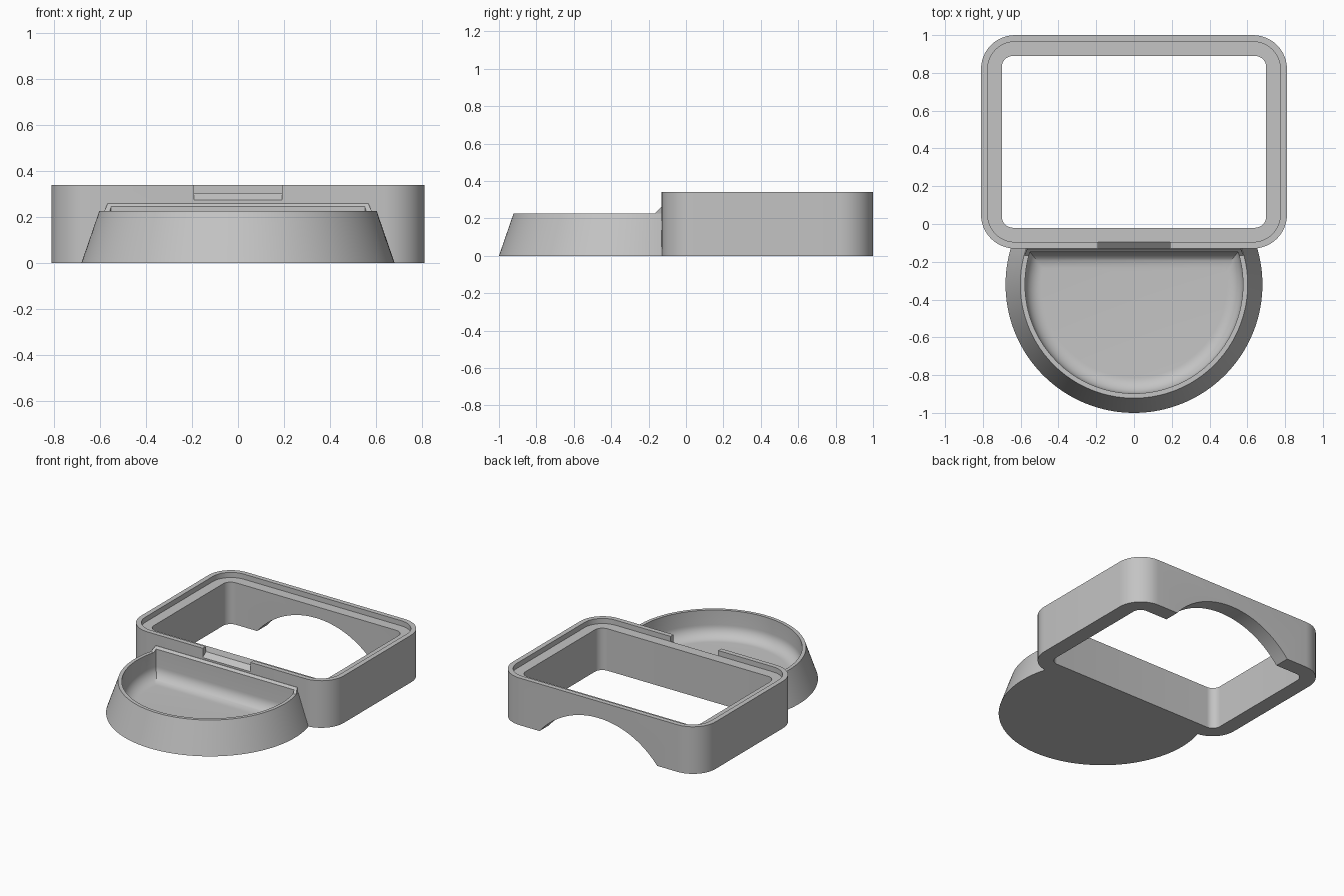
import bpy, bmesh, math

old = bpy.data.objects.get("Cube")
if old:
    bpy.data.objects.remove(old, do_unlink=True)

grey = bpy.data.materials.new("plain grey")
grey.use_nodes = True
colour = (0.55, 0.55, 0.55, 1)
grey.diffuse_color = colour
grey.node_tree.nodes["Principled BSDF"].inputs["Base Color"].default_value = colour


def loft(name, rings):
    """Closed solid through matching rings of 3D points."""
    bm = bmesh.new()
    loops = [[bm.verts.new(p) for p in ring] for ring in rings]
    n = len(loops[0])
    for a, b in zip(loops, loops[1:]):
        for i in range(n):
            j = (i + 1) % n
            bm.faces.new((a[i], a[j], b[j], b[i]))
    bm.faces.new(loops[0][::-1])
    bm.faces.new(loops[-1])
    bmesh.ops.recalc_face_normals(bm, faces=bm.faces)
    mesh = bpy.data.meshes.new(name)
    bm.to_mesh(mesh)
    bm.free()
    mesh.materials.append(grey)
    obj = bpy.data.objects.new(name, mesh)
    bpy.context.collection.objects.link(obj)
    return obj


def combine(target, tool, operation):
    """Apply a boolean and discard the tool."""
    mod = target.modifiers.new(operation, "BOOLEAN")
    mod.operation, mod.object, mod.solver = operation, tool, "EXACT"
    bpy.context.view_layer.objects.active = target
    bpy.ops.object.modifier_apply(modifier=mod.name)
    bpy.data.objects.remove(tool, do_unlink=True)


def rounded_rect(half_x, y0, y1, radius, z, steps=12):
    points = []
    corners = [(1, y1 - radius), (-1, y1 - radius), (-1, y0 + radius), (1, y0 + radius)]
    for k, (side, cy) in enumerate(corners):
        for i in range(steps + 1):
            a = math.pi / 2 * (k + i / steps)
            points.append((side * (half_x - radius) + radius * math.cos(a),
                           cy + radius * math.sin(a), z))
    return points


def rect_block(name, half_x, y0, y1, radius, z0, z1):
    return loft(name, [rounded_rect(half_x, y0, y1, radius, z) for z in (z0, z1)])


def d_shape(radius, back, z, steps=96, cy=-0.32):
    """Circle cut straight across at the back."""
    a = math.asin((back - cy) / radius)
    start, span = math.pi - a, math.pi + 2 * a
    return [(radius * math.cos(start + span * i / steps),
             cy + radius * math.sin(start + span * i / steps), z)
            for i in range(steps + 1)]


def x_prism(name, profile, half_a, half_b=None):
    """Profile in y, z stretched across x."""
    return loft(name, [[(s * w, y, z) for y, z, w in profile] for s in (-1, 1)])


# Rectangular frame with a stepped ledge
frame = rect_block("frame", 0.81, -0.13, 1.0, 0.18, 0, 0.34)
combine(frame, rect_block("opening", 0.70, -0.02, 0.89, 0.06, -0.1, 0.5), "DIFFERENCE")
combine(frame, rect_block("ledge", 0.775, -0.095, 0.965, 0.145, 0.303, 0.5), "DIFFERENCE")

# Sloping spout notch in the front wall
notch = [(y, z, 0.19) for y, z in [(-0.08, 0.316), (-0.15, 0.256), (-0.15, 0.4), (-0.08, 0.4)]]
combine(frame, x_prism("notch", notch, 0.19), "DIFFERENCE")

# Arched gap under the back wall
arch_radius, arch_z = 0.612, -0.392
arch = [[(arch_radius * math.cos(t * math.tau / 128), y,
          arch_z + arch_radius * math.sin(t * math.tau / 128)) for t in range(128)]
        for y in (0.8, 1.1)]
combine(frame, loft("arch", arch), "DIFFERENCE")

# Tapered bowl with a raised strip against the frame
bowl = loft("bowl", [d_shape(0.68, -0.125, 0), d_shape(0.602, -0.125, 0.226)])
strip = [(-0.125, 0.15, 0.57), (-0.166, 0.15, 0.57), (-0.166, 0.226, 0.58),
         (-0.132, 0.26, 0.565), (-0.125, 0.26, 0.565)]
combine(bowl, x_prism("strip", strip, 0.57), "UNION")

# Hollow with a rounded floor edge
floor, fillet, steps = 0.035, 0.085, 10
rings = []
for i in range(steps + 1):
    t = math.pi / 2 * i / steps
    inset = fillet * (1 - math.sin(t))
    rings.append(d_shape(0.577 - inset, -0.147 - inset, floor + fillet * (1 - math.cos(t))))
rings.append(d_shape(0.577, -0.147, 0.5))
combine(bowl, loft("hollow", rings), "DIFFERENCE")

# Smooth the curves, keep the edges crisp
for obj in (frame, bowl):
    bpy.ops.object.select_all(action="DESELECT")
    obj.select_set(True)
    bpy.context.view_layer.objects.active = obj
    bpy.ops.object.shade_smooth_by_angle(angle=math.radians(30))
